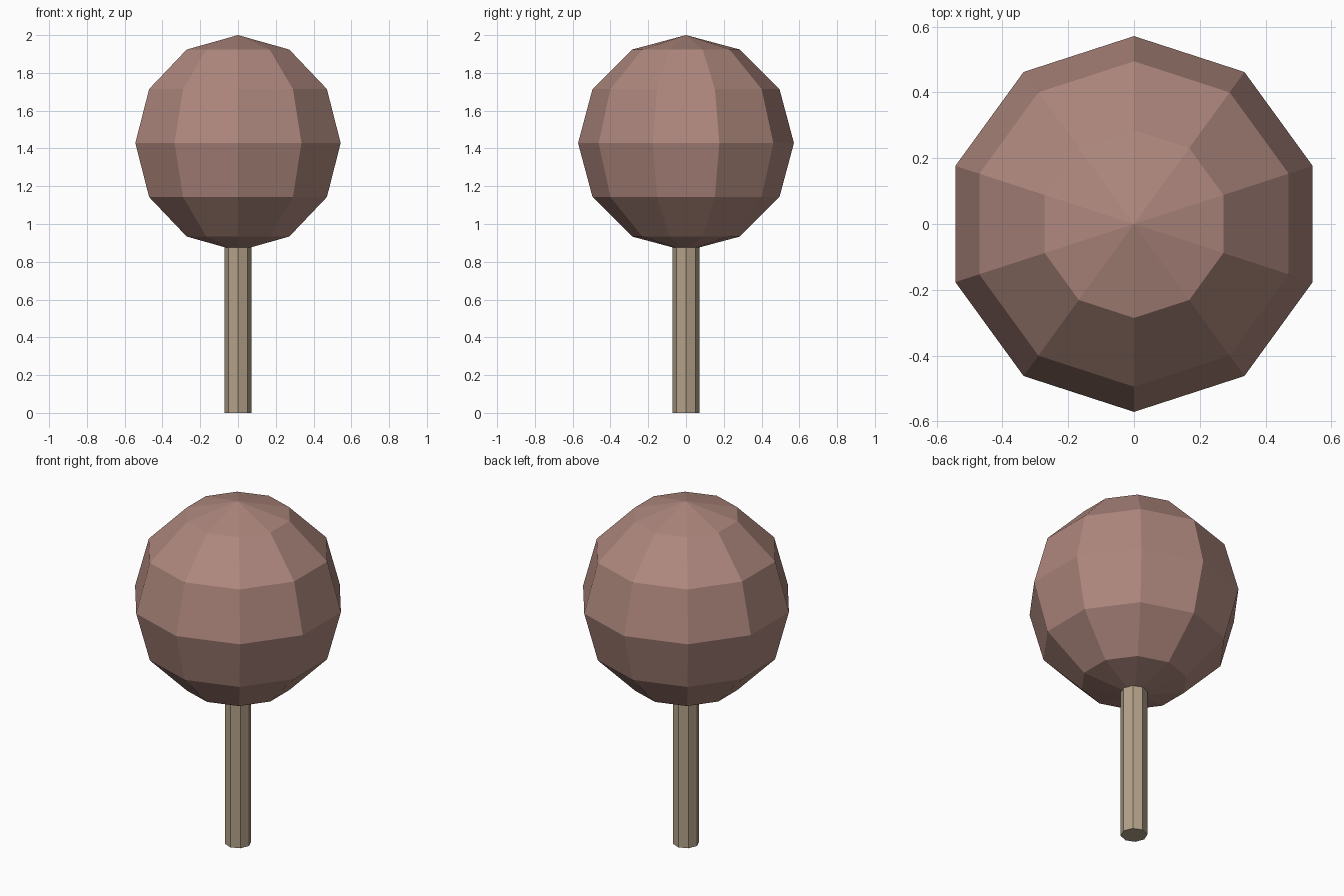
import bpy

if "Cube" in bpy.data.objects:
    bpy.data.objects.remove(bpy.data.objects["Cube"])


def material(name, rgb):
    m = bpy.data.materials.new(name)
    m.diffuse_color = (*rgb, 1.0)
    m.use_nodes = True
    m.node_tree.nodes["Principled BSDF"].inputs["Base Color"].default_value = m.diffuse_color
    return m


def finish(name, mat):
    obj = bpy.context.object
    obj.name = name
    obj.data.name = name
    obj.data.materials.append(mat)
    bpy.ops.object.shade_flat()
    return obj


candy_brown = material("dusty_brown", (0.42, 0.242, 0.205))
stick_tan = material("stick_tan", (0.45, 0.36, 0.25))

R = 4 / 7            # ball radius
STICK_TOP = 8 / 7    # stick end hidden inside the ball

# Low-poly ball
bpy.ops.mesh.primitive_uv_sphere_add(segments=10, ring_count=6, radius=R,
                                     location=(0, 0, 2 - R))
finish("ball", candy_brown)

# Eight-sided stick pushed into the ball
bpy.ops.mesh.primitive_cylinder_add(vertices=8, radius=R / 8, depth=STICK_TOP,
                                    location=(0, 0, STICK_TOP / 2))
finish("stick", stick_tan)
